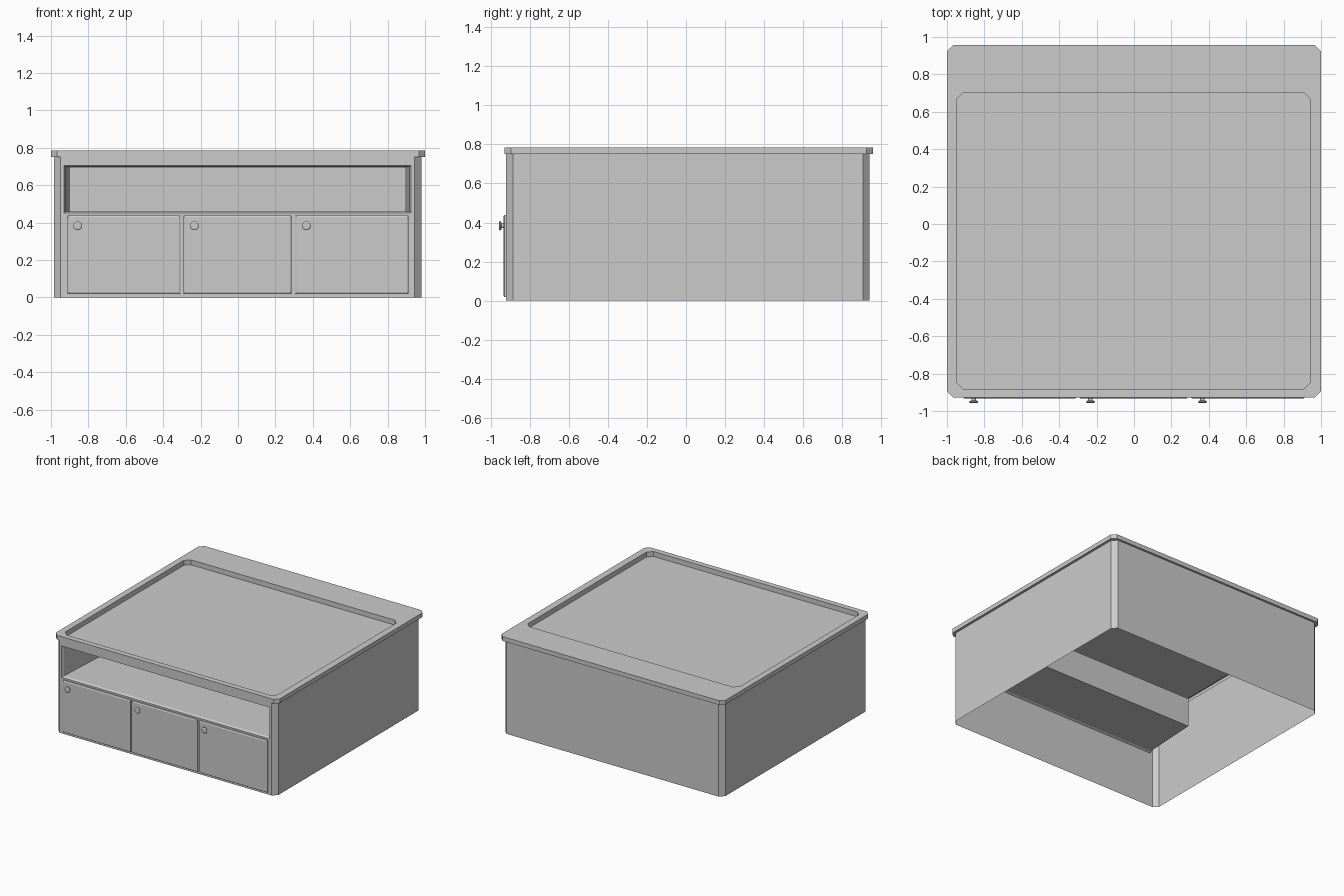
import bpy, bmesh, math

if "Cube" in bpy.data.objects:
    bpy.data.objects.remove(bpy.data.objects["Cube"])


def loft(name, rings, cap_start=False, cap_end=False, skip=()):
    """Bridge equal-length closed rings of points, optionally capping the ends."""
    bm = bmesh.new()
    vs = [[bm.verts.new(p) for p in ring] for ring in rings]
    n = len(rings[0])
    for a, b in zip(vs, vs[1:]):
        for i in range(n):
            if i not in skip:
                j = (i + 1) % n
                bm.faces.new((a[i], a[j], b[j], b[i]))
    if cap_start:
        bm.faces.new(vs[0][::-1])
    if cap_end:
        bm.faces.new(vs[-1])
    loose = [v for v in bm.verts if not v.link_faces]
    bmesh.ops.delete(bm, geom=loose, context='VERTS')
    me = bpy.data.meshes.new(name)
    bm.to_mesh(me)
    bm.free()
    ob = bpy.data.objects.new(name, me)
    bpy.context.collection.objects.link(ob)
    return ob


def octagon(x0, x1, y0, y1, c, z):
    """Chamfered rectangle, counter-clockwise, first edge on the front."""
    return [(x0 + c, y0, z), (x1 - c, y0, z), (x1, y0 + c, z), (x1, y1 - c, z),
            (x1 - c, y1, z), (x0 + c, y1, z), (x0, y1 - c, z), (x0, y0 + c, z)]


def rect(x0, x1, z0, z1, y):
    """Upright rectangle facing the front."""
    return [(x0, y, z0), (x1, y, z0), (x1, y, z1), (x0, y, z1)]


# Cabinet shell: sides, back and chamfered corners, open below
body = (-0.985, 0.98, -0.92, 0.94, 0.035)
loft("cabinet_shell", [octagon(*body, 0), octagon(*body, 0.75)], skip=(0,))

# Front panel with the recessed shelf
loft("front_panel_with_niche", [
    rect(-0.95, 0.945, 0, 0.75, -0.92),
    rect(-0.93, 0.925, 0.452, 0.705, -0.92),
    rect(-0.922, 0.917, 0.46, 0.697, -0.905),
    rect(-0.897, 0.892, 0.46, 0.695, -0.445)], cap_end=True)

# Top slab with a shallow tray sunk into it
slab = (-1, 1, -0.928, 0.957, 0.033)
tray = (-0.95, 0.945, -0.883, 0.704, 0.038)
loft("top_tray", [
    octagon(*body, 0.75), octagon(*slab, 0.75), octagon(*slab, 0.785),
    octagon(*tray, 0.785), octagon(*tray, 0.745)], cap_end=True)

# Doors with bevelled edges, each with a turned knob
knob_profile = [(0.012, -0.934), (0.012, -0.943), (0.018, -0.945),
                (0.024, -0.949), (0.024, -0.953), (0.017, -0.957)]
doors = [(-0.912, -0.308, -0.857), (-0.292, 0.287, -0.233), (0.305, 0.912, 0.366)]
for i, (x0, x1, kx) in enumerate(doors, 1):
    b = 0.008
    loft(f"door_{i}", [
        rect(x0, x1, 0.018, 0.438, -0.92),
        rect(x0, x1, 0.018, 0.438, -0.929),
        rect(x0 + b, x1 - b, 0.018 + b, 0.438 - b, -0.934)], cap_end=True)
    rings = [[(kx + r * math.cos(k * math.pi / 8), y, 0.383 + r * math.sin(k * math.pi / 8))
              for k in range(16)] for r, y in knob_profile]
    loft(f"knob_{i}", rings, cap_end=True)
